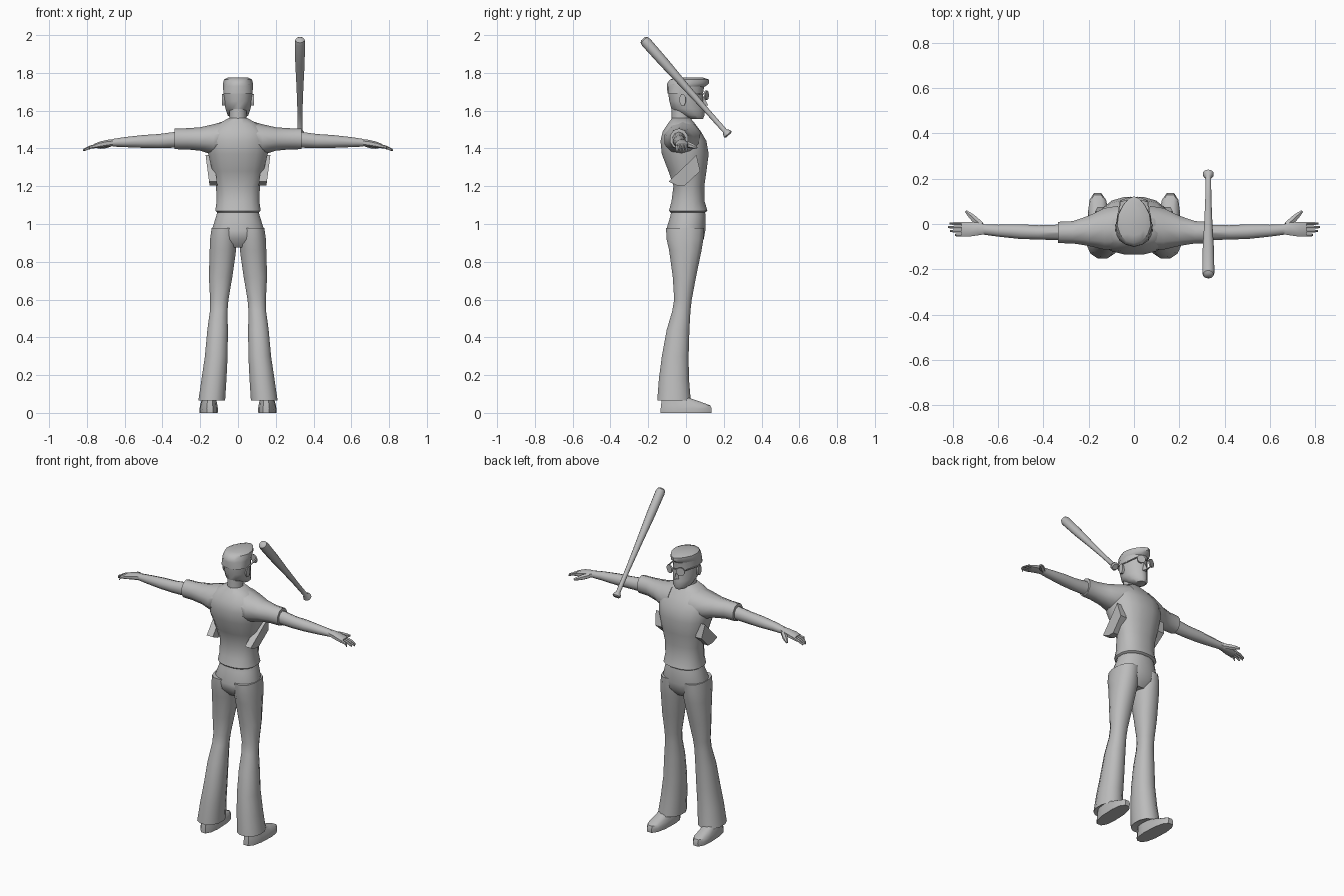
import bpy, bmesh, math
from mathutils import Vector

grey = bpy.data.materials.new("plain grey")
grey.diffuse_color = (0.5, 0.5, 0.5, 1)


def finish(name, bm, mirror=False, angle=40):
    bmesh.ops.recalc_face_normals(bm, faces=bm.faces)
    me = bpy.data.meshes.new(name)
    bm.to_mesh(me)
    bm.free()
    me.materials.append(grey)
    ob = bpy.data.objects.new(name, me)
    bpy.context.collection.objects.link(ob)
    if mirror:
        ob.modifiers.new("mirror", 'MIRROR')
    bpy.ops.object.select_all(action='DESELECT')
    ob.select_set(True)
    bpy.context.view_layer.objects.active = ob
    bpy.ops.object.shade_smooth_by_angle(angle=math.radians(angle))
    return ob


def skin(name, rings, mirror=False, angle=40):
    """Bridge closed rings of points and cap both ends."""
    bm = bmesh.new()
    vs = [[bm.verts.new(p) for p in r] for r in rings]
    n = len(vs[0])
    for a, b in zip(vs, vs[1:]):
        for i in range(n):
            j = (i + 1) % n
            bm.faces.new((a[i], a[j], b[j], b[i]))
    bm.faces.new(vs[0])
    bm.faces.new(vs[-1])
    return finish(name, bm, mirror, angle)


def unit(n, p):
    """Rounded-square section points."""
    for i in range(n):
        t = 2 * math.pi * (i + 0.5) / n
        c, s = math.cos(t), math.sin(t)
        yield math.copysign(abs(c) ** p, c), math.copysign(abs(s) ** p, s)


def loft_z(name, rows, n=12, p=1, egg=0, shear=0, mirror=False, angle=40):
    """Rows: z, centre x, half width, back y, front y."""
    rings = []
    for z, cx, rx, y0, y1 in rows:
        rings.append([(cx + rx * c * (1 - egg * max(0, s)) + shear * s,
                       (y0 + y1) / 2 + (y1 - y0) / 2 * s, z) for c, s in unit(n, p)])
    return skin(name, rings, mirror, angle)


def loft_x(name, rows, n=8, p=1, angle=40):
    """Rows: x, back y, front y, bottom z, top z; mirrored to both sides."""
    rings = [[(x, (y0 + y1) / 2 + (y1 - y0) / 2 * c, (z0 + z1) / 2 + (z1 - z0) / 2 * s)
              for c, s in unit(n, p)] for x, y0, y1, z0, z1 in rows]
    return skin(name, rings, True, angle)


def tube(name, start, end, stops, n=10, mirror=False):
    """Round bar along a line; stops: fraction, radius."""
    a, d = Vector(start), Vector(end) - Vector(start)
    q = d.to_track_quat('Z', 'Y')
    rings = [[a + d * f + q @ Vector((r * c, r * s, 0)) for c, s in unit(n, 1)] for f, r in stops]
    return skin(name, rings, mirror)


# Shirt body, sleeves
loft_z("shirt", [
    (1.062, 0, .112, -.085, .105), (1.07, 0, .122, -.092, .115), (1.12, 0, .115, -.078, .10),
    (1.20, 0, .118, -.068, .098), (1.28, 0, .138, -.095, .11), (1.37, 0, .160, -.13, .122),
    (1.44, 0, .168, -.137, .11), (1.49, 0, .155, -.125, .08), (1.53, 0, .105, -.098, .05),
    (1.56, 0, .052, -.075, .025)], n=16, p=.85)
loft_x("sleeve", [
    (.07, -.115, .085, 1.37, 1.545), (.13, -.118, .075, 1.365, 1.528),
    (.20, -.10, .04, 1.388, 1.512), (.27, -.088, .015, 1.395, 1.507),
    (.335, -.087, .012, 1.396, 1.506), (.335, -.07, -.005, 1.41, 1.49)], n=10)

# Arms and hands
loft_x("arm", [
    (.30, -.075, 0, 1.405, 1.492), (.42, -.07, -.004, 1.402, 1.476),
    (.50, -.068, .0, 1.403, 1.471), (.60, -.057, -.002, 1.407, 1.46),
    (.665, -.048, .0, 1.410, 1.45)], n=10)
loft_x("palm", [
    (.655, -.046, -.001, 1.412, 1.45), (.69, -.052, .008, 1.408, 1.447),
    (.73, -.058, .012, 1.402, 1.438), (.762, -.056, .009, 1.40, 1.425)], p=.8)
for i, (y, tip) in enumerate([(-.048, .79), (-.031, .812), (-.014, .821), (.002, .815)]):
    loft_x(f"finger_{i + 1}", [
        (.745, y - .008, y + .008, 1.403, 1.425), (.785, y - .008, y + .008, 1.398, 1.415),
        (tip, y - .005, y + .005, 1.386, 1.397)], n=6)
tube("thumb", (.675, -.005, 1.425), (.742, .056, 1.405),
     [(0, .016), (.45, .016), (.8, .011), (1, .006)], n=6, mirror=True)

# Trousers: hips and flared legs
loft_z("hips", [
    (1.075, 0, .108, -.078, .10), (1.04, 0, .118, -.085, .106), (.965, 0, .142, -.108, .104),
    (.92, 0, .140, -.10, .096), (.875, 0, .075, -.06, .06)], n=16, p=.9)
loft_z("trouser_leg", [
    (.98, .073, .068, -.109, .10), (.92, .077, .073, -.106, .095), (.86, .080, .072, -.092, .085),
    (.72, .092, .064, -.072, .055), (.60, .099, .050, -.064, .032), (.54, .102, .048, -.074, .025),
    (.44, .108, .056, -.104, .02), (.30, .115, .062, -.13, .016), (.18, .127, .068, -.146, .018),
    (.065, .139, .073, -.155, .028), (.075, .142, .055, -.13, .01)], n=12, p=.9, mirror=True)

# Shoes
loft_z("shoe", [
    (0, .155, .047, -.138, .138), (.022, .155, .048, -.138, .14), (.04, .155, .045, -.136, .132),
    (.062, .154, .04, -.132, .07), (.085, .152, .036, -.125, .0), (.12, .15, .033, -.12, -.01)],
    n=12, p=.8, shear=.006, mirror=True)

# Neck, head and flat-topped hair
loft_z("neck", [(1.52, 0, .05, -.078, .03), (1.56, 0, .046, -.076, .022),
                (1.63, 0, .046, -.078, .03)], n=10)
loft_z("head", [
    (1.556, 0, .030, .025, .09), (1.575, 0, .056, -.02, .098), (1.61, 0, .068, -.078, .096),
    (1.65, 0, .075, -.088, .092), (1.69, 0, .078, -.094, .09), (1.74, 0, .079, -.098, .098)],
    n=14, p=.95, egg=.25)
loft_z("hair", [
    (1.69, 0, .079, -.098, .03), (1.73, 0, .081, -.101, .105), (1.745, 0, .081, -.099, .122),
    (1.765, 0, .076, -.085, .122), (1.775, 0, .055, -.05, .09)], n=14, p=.95, egg=.35)

# Nose and ears
bm = bmesh.new()
v = [bm.verts.new(p) for p in [(0, .088, 1.685), (-.016, .085, 1.622), (.016, .085, 1.622), (0, .118, 1.628)]]
for f in [(0, 1, 3), (0, 3, 2), (1, 2, 3), (0, 2, 1)]:
    bm.faces.new([v[i] for i in f])
finish("nose", bm)
loft_x("ear", [(.07, -.03, .0, 1.625, 1.685), (.084, -.036, .0, 1.625, 1.69)], n=8)

# Sunglasses: lenses, temples, bridge
tube("lens", (.036, .104, 1.682), (.039, .112, 1.682), [(0, .026), (1, .026)], n=10, mirror=True)
tube("temple", (.06, .10, 1.69), (.081, -.02, 1.685), [(0, .004), (1, .004)], n=4, mirror=True)
tube("bridge", (-.018, .109, 1.69), (.018, .109, 1.69), [(0, .004), (1, .004)], n=4)

# Leaning side holsters
bm = bmesh.new()
outline = [(-.092, 1.225), (.055, 1.365), (.075, 1.28), (-.005, 1.205), (-.05, 1.205)]
inner, outer = [[bm.verts.new((x + (z - 1.2) * .13, y, z)) for y, z in outline] for x in (.108, .150)]
for i in range(5):
    j = (i + 1) % 5
    bm.faces.new((inner[i], inner[j], outer[j], outer[i]))
bm.faces.new(inner)
bm.faces.new(outer)
finish("holster", bm, True, 20)

# Bat
tube("bat", (.328, -.228, 1.981), (.328, .226, 1.47), [
    (0, .013), (.012, .024), (.04, .028), (.25, .026), (.5, .019), (.75, .014),
    (.955, .013), (.975, .023), (.99, .025), (1, .018)], n=10)
